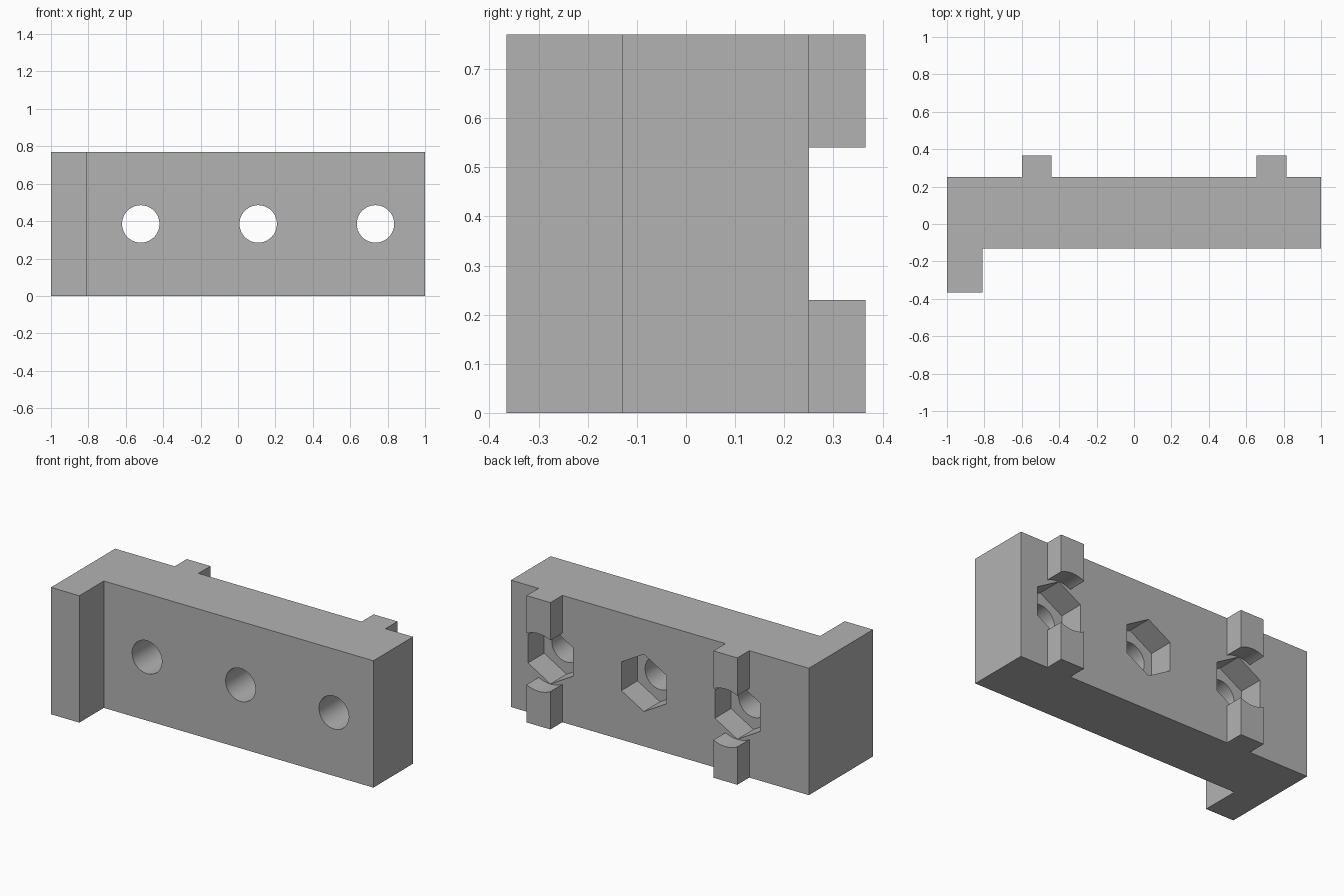
import bpy, bmesh, math

if "Cube" in bpy.data.objects:
    bpy.data.objects.remove(bpy.data.objects["Cube"])

HEIGHT = 0.77
BACK = 0.25                  # rear face of the plate
HOLES = (-0.52, 0.108, 0.735)
MID = HEIGHT / 2

grey = bpy.data.materials.new("grey")
grey.diffuse_color = (0.45, 0.45, 0.45, 1)
grey.use_nodes = True
grey.node_tree.nodes["Principled BSDF"].inputs["Base Color"].default_value = grey.diffuse_color


def prism(name, points):
    """Closed prism from a start ring of 3D points and its end ring."""
    start, end = points
    bm = bmesh.new()
    a = [bm.verts.new(p) for p in start]
    b = [bm.verts.new(p) for p in end]
    bm.faces.new(a)
    bm.faces.new(b)
    for i in range(len(a)):
        j = (i + 1) % len(a)
        bm.faces.new((a[i], a[j], b[j], b[i]))
    bmesh.ops.recalc_face_normals(bm, faces=bm.faces)
    mesh = bpy.data.meshes.new(name)
    bm.to_mesh(mesh)
    bm.free()
    mesh.materials.append(grey)
    obj = bpy.data.objects.new(name, mesh)
    bpy.context.collection.objects.link(obj)
    return obj


def upright(name, outline):
    return prism(name, [[(x, y, z) for x, y in outline] for z in (0, HEIGHT)])


def bore(x, radius, sides, y0, y1):
    """Cutter along y, with a corner pointing straight up."""
    ring = [(x + radius * math.sin(math.tau * i / sides),
             MID + radius * math.cos(math.tau * i / sides)) for i in range(sides)]
    return prism("cutter", [[(px, y, pz) for px, pz in ring] for y in (y0, y1)])


def cut(obj, cutter):
    mod = obj.modifiers.new("cut", "BOOLEAN")
    mod.operation = "DIFFERENCE"
    mod.solver = "EXACT"
    mod.object = cutter
    bpy.context.view_layer.objects.active = obj
    bpy.ops.object.modifier_apply(modifier=mod.name)
    bpy.data.objects.remove(cutter, do_unlink=True)


def finish(obj):
    bpy.ops.object.select_all(action="DESELECT")
    obj.select_set(True)
    bpy.context.view_layer.objects.active = obj
    bpy.ops.object.shade_smooth_by_angle(angle=math.radians(30))


# L-shaped plate with the front lip at its left end
plate = upright("plate", [(-1, -0.365), (-0.81, -0.365), (-0.81, -0.13),
                          (1, -0.13), (1, BACK), (-1, BACK)])

# Through holes with hexagonal nut pockets behind
for x in HOLES:
    cut(plate, bore(x, 0.1, 64, -0.5, 0.5))
    cut(plate, bore(x, 0.174, 6, 0.095, 0.5))
finish(plate)

# Rear locating ribs, cleared by a round cut around the outer pockets
for side, x in (("left", HOLES[0]), ("right", HOLES[2])):
    rib = upright(side + "_rib", [(x - 0.08, BACK), (x + 0.08, BACK),
                                  (x + 0.08, 0.365), (x - 0.08, 0.365)])
    cut(rib, bore(x, 0.175, 64, 0, 0.6))
    finish(rib)
